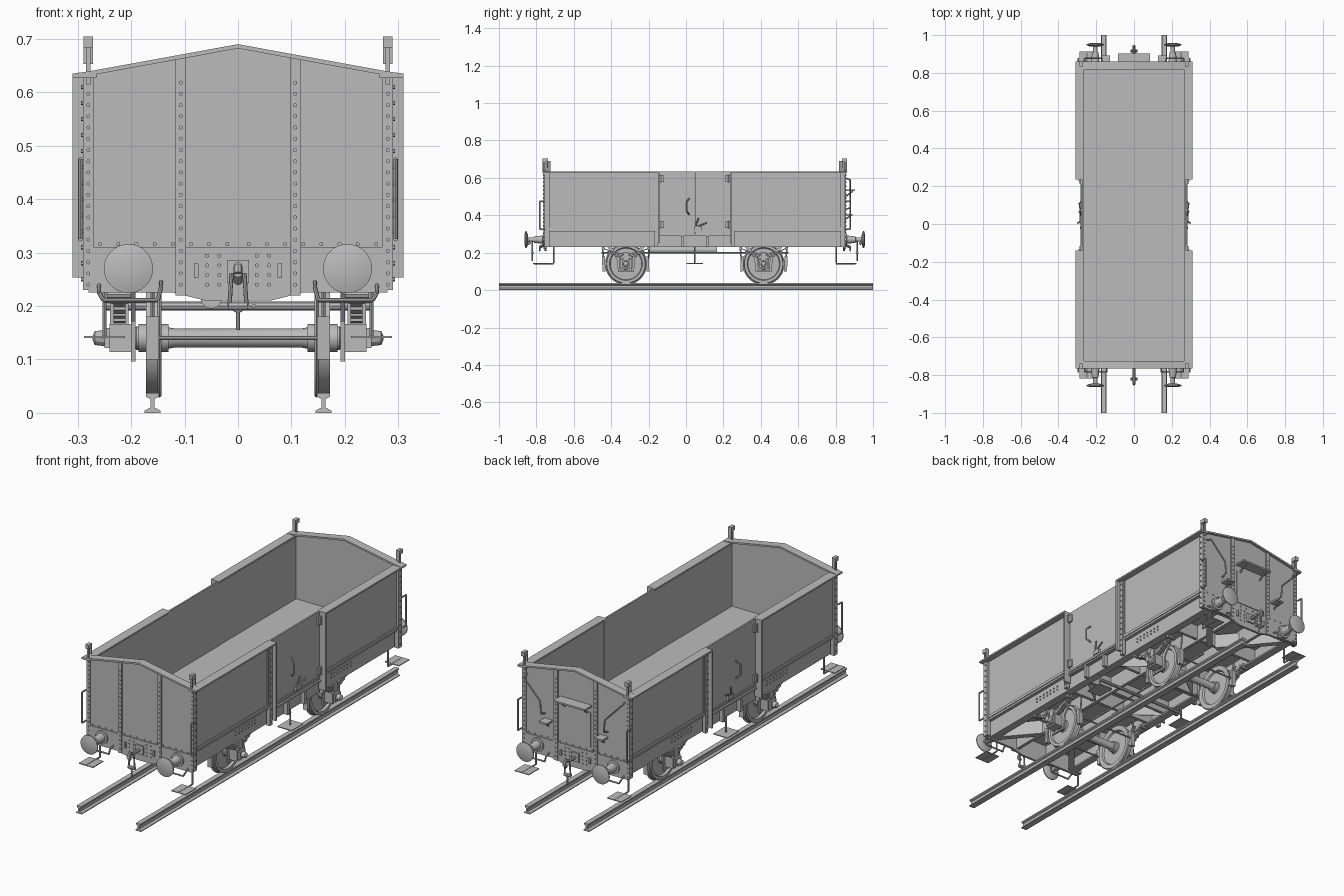
import bpy, bmesh, math
from mathutils import Vector, Matrix

default_cube = bpy.data.objects.get("Cube")
if default_cube:
    bpy.data.objects.remove(default_cube, do_unlink=True)

grey = bpy.data.materials.new("plain_grey")
grey.use_nodes = True
GREY = (.5, .5, .5, 1)
grey.diffuse_color = GREY
grey.node_tree.nodes["Principled BSDF"].inputs["Base Color"].default_value = GREY

MIDDLE = .047    # middle of the wagon along y
AXLE_Y = .368    # axle distance from the middle
AXLE_Z = .14
GAUGE = .16      # rail and wheel distance from the middle
SIDE = .28       # outer face of the side panels
FLANGE = .31     # widest point of rims and door posts
END = .8         # outer face of the end walls
DOOR = .2        # half length of the door opening
SILL, DECK, TOP, PEAK = .23, .32, .635, .69
THIN, ROD = .008, .004


class Part:
    """Collects simple solids, then becomes one object, mirrored on x and y."""
    def __init__(self):
        self.bm = bmesh.new()

    def prism(self, outline, axis, start, stop):
        def place(point, t):
            u, v = point
            return {"x": (t, u, v), "y": (u, t, v), "z": (u, v, t)}[axis]
        low = [self.bm.verts.new(place(point, start)) for point in outline]
        high = [self.bm.verts.new(place(point, stop)) for point in outline]
        self.bm.faces.new(low)
        self.bm.faces.new(reversed(high))
        for i in range(len(outline)):
            self.bm.faces.new((low[i - 1], low[i], high[i], high[i - 1]))
        return self

    def box(self, left, right, near, far, bottom, top):
        corners = [(left, bottom), (right, bottom), (right, top), (left, top)]
        return self.prism(corners, "y", near, far)

    def plate(self, x, y, z, width, length, height=THIN):
        return self.box(x - width / 2, x + width / 2, y - length / 2, y + length / 2,
                        z - height / 2, z + height / 2)

    def rod(self, path, radius=ROD, sides=8):
        for start, stop in zip(path, path[1:]):
            start, stop = Vector(start), Vector(stop)
            along = stop - start
            turn = along.to_track_quat("Z", "Y").to_matrix().to_4x4()
            bmesh.ops.create_cone(self.bm, cap_ends=True, segments=sides, radius1=radius,
                                  radius2=radius, depth=along.length,
                                  matrix=Matrix.Translation((start + stop) / 2) @ turn)
        return self

    def rivet(self, x, y, z, direction):
        head = Vector((x, y, z))
        return self.rod([head, head + Vector(direction) * ROD], ROD, sides=6)

    def lathe(self, profile, axis, centre, sides=32):
        # each profile point is (distance along the axis, radius)
        rings = []
        for along, radius in profile:
            ring = []
            for i in range(sides):
                angle = math.tau * i / sides
                u, v = radius * math.cos(angle), radius * math.sin(angle)
                offset = (along, u, v) if axis == "x" else (u, along, v)
                ring.append(self.bm.verts.new(Vector(centre) + Vector(offset)))
            rings.append(ring)
        for first, second in zip(rings, rings[1:]):
            for i in range(sides):
                self.bm.faces.new((first[i], first[i - 1], second[i - 1], second[i]))
        self.bm.faces.new(rings[0])
        self.bm.faces.new(reversed(rings[-1]))
        return self

    def done(self, name, mirror="xy", smooth=False, offset=MIDDLE):
        bmesh.ops.recalc_face_normals(self.bm, faces=self.bm.faces)
        mesh = bpy.data.meshes.new(name)
        self.bm.to_mesh(mesh)
        self.bm.free()
        mesh.materials.append(grey)
        part = bpy.data.objects.new(name, mesh)
        part.location.y = offset
        bpy.context.collection.objects.link(part)
        if mirror:
            modifier = part.modifiers.new("mirror", "MIRROR")
            modifier.use_axis = ("x" in mirror, "y" in mirror, False)
            modifier.use_mirror_merge = False
        if smooth:
            bpy.ops.object.select_all(action="DESELECT")
            part.select_set(True)
            bpy.context.view_layer.objects.active = part
            bpy.ops.object.shade_smooth_by_angle(angle=math.radians(35))


# Track: foot, web and head
half_rail = [(.015, 0), (.015, ROD), (ROD, .01), (ROD, .026), (.012, .03), (.012, .037)]
rail = [(GAUGE + x, z) for x, z in half_rail] + [(GAUGE - x, z) for x, z in reversed(half_rail)]
Part().prism(rail, "y", -1, 1).done("rail", mirror="x", offset=0)

# Open body
Part().box(-SIDE, SIDE, -END, END, DECK - .01, DECK).done("floor", mirror="")
Part().box(SIDE - .01, SIDE, DOOR, END - .01, DECK, TOP).done("side_panel")
Part().box(SIDE - .015, FLANGE, DOOR - .012, END + .013, TOP - THIN, TOP).done("side_rim")
Part().box(SIDE - .012, SIDE - ROD, ROD / 8, DOOR, DECK - .03, TOP).done("door")
door_post = Part().box(SIDE - THIN, FLANGE, DOOR - .012, DOOR - ROD, .253, TOP)
door_post.box(SIDE - THIN, SIDE + .01, DOOR - ROD, DOOR + .015, SILL, TOP).done("door_post")
panel_frame = Part().box(SIDE - .01, SIDE + ROD, DOOR, END - .02, DECK, DECK + .014)
panel_frame.box(SIDE, SIDE + ROD, DOOR + .015, DOOR + .022, DECK, TOP).done("panel_frame")

# End walls with a peaked top
wall = [(-SIDE, DECK), (SIDE, DECK), (SIDE, TOP), (0, PEAK - ROD), (-SIDE, TOP)]
Part().prism(wall, "y", END - .012, END).done("end_wall", mirror="y")
crest = [(0, PEAK), (SIDE, TOP + ROD), (FLANGE, TOP)]
crest += [(x, z - THIN) for x, z in reversed(crest)]
Part().prism(crest, "y", END - .028, END + .013).done("end_rim")
end_post = Part().box(.097, .117, END, END + THIN, SILL - .01, TOP + .03)
end_post.box(SIDE - .01, SIDE + .01, END - .022, END + ROD, SILL, TOP).done("end_post")
half_beam = [(0, .21), (.06, .21), (.12, .225), (SIDE, .225), (SIDE, DECK - .01), (0, DECK - .01)]
Part().prism(half_beam, "y", END - THIN, END + ROD).done("headstock")

# Rivets in rows
OUTWARD, SIDEWAYS = (0, 1, 0), (1, 0, 0)
rivets = Part()
for i in range(19):
    z = .24 + i * .021
    rivets.rivet(.107, END + THIN, z, OUTWARD)
    rivets.rivet(SIDE, END + ROD, z, OUTWARD)
for i in range(8):
    rivets.rivet(.02 + i * .034, END, DECK - ROD, OUTWARD)
for i in range(4):
    for x in (.035, .058):
        rivets.rivet(x, END + ROD, .24 + i * .018, OUTWARD)
for i in range(13):
    z = .25 + i * .03
    rivets.rivet(SIDE + .01, END - .01, z, SIDEWAYS)
    rivets.rivet(SIDE + .01, DOOR + ROD, z, SIDEWAYS)
for i in range(-3, 4):
    for z in (.268, .285):
        rivets.rivet(.264, AXLE_Y + i * .025, z, SIDEWAYS)
rivets.done("rivets")

# Underframe
solebar = Part().box(.256, .264, 0, END - .01, SILL, DECK)
solebar.box(.225, .264, 0, END - .01, SILL, SILL + THIN).done("solebar")
beams = Part().box(.082, .098, 0, END - .01, SILL, DECK - .01)
for y in (.1, .22, .52):
    beams.box(0, .256, y, y + .015, SILL + .01, DECK - .01)
lean = Vector((.012, -THIN))
for start, stop in (((.02, .53), (.23, .78)), ((.23, .11), (.09, .22))):
    start, stop = Vector(start), Vector(stop)
    beams.prism([start - lean, stop - lean, stop + lean, start + lean], "z", SILL, DECK - .02)
beams.done("underframe_beams")
brake_rods = Part().rod([(-.25, 0, .2), (.25, 0, .2)], THIN)
brake_rods.rod([(.03, -.5, .2), (.03, .5, .2)], ROD)
brake_rods.rod([(-.05, -.25, .215), (-.05, .12, .215)], .02, sides=16)
brake_rods.done("brake_rods", mirror="", smooth=True)
brakes = Part()
for way in (-1, 1):
    y = AXLE_Y + way * .117
    shoe = [(y - THIN, .1), (y + THIN, .1), (y + .012, .18), (y - ROD, .18)]
    brakes.prism(shoe, "x", GAUGE - .012, GAUGE + .012)
    brakes.rod([(GAUGE, y, AXLE_Z), (GAUGE, y + way * .015, DECK - .02)])
    brakes.rod([(0, y, AXLE_Z), (GAUGE, y, AXLE_Z)])
brakes.done("brake_gear")

# Wheels and axles
axle_centre = (0, AXLE_Y, AXLE_Z)
wheel = [(.13, .016), (.13, .026), (.15, .026), (.154, .03), (.154, .082), (.145, .086),
         (.143, .108), (.147, .112), (.151, .105), (.172, .103), (.172, .088),
         (.161, .084), (.161, .03), (.166, .026), (.186, .026), (.186, .016)]
Part().lathe(wheel, "x", axle_centre, sides=40).done("wheel", smooth=True)
axle = [(0, .018), (.12, .018), (.14, .022), (.19, .022), (.2, .012)]
Part().lathe(axle, "x", axle_centre, sides=20).done("axle", smooth=True)

# Axle guards, axleboxes and leaf springs
guard = Part().plate(.196, AXLE_Y, .1, THIN, .084)
for way in (-1, 1):
    leg = [(.03, .1), (.042, .1), (.05, .17), (.1, SILL), (.078, SILL), (.034, .18)]
    guard.prism([(AXLE_Y + way * y, z) for y, z in leg], "x", .192, .2)
guard.done("axle_guard")
axlebox = Part().plate(.218, AXLE_Y, AXLE_Z, .045, .06, .053)
axlebox.plate(.245, AXLE_Y, AXLE_Z, .01, .044, .038)
axlebox.plate(.222, AXLE_Y, .185, .035, .028, .04)
axlebox.lathe([(.25, .015), (.268, .013), (.272, ROD)], "x", axle_centre, sides=12)
axlebox.done("axlebox")
spring = Part()
for leaf in range(5):
    reach = .12 - leaf * .02
    steps = [reach * i / 5 for i in range(-5, 6)]
    lower = [(AXLE_Y + y, .192 - leaf * .006 + 2 * y * y) for y in steps]
    upper = [(y, z + .005) for y, z in reversed(lower)]
    spring.prism(lower + upper, "x", .211, .233)
for way in (-1, 1):
    y = AXLE_Y + way * .122
    spring.rod([(.2, y, .222), (.245, y, .222)], THIN)
    spring.plate(.222, y, SILL, .012, .012, .025)
spring.done("leaf_spring")

# Buffers, from base to domed head, measured from the end wall
buffer = [(ROD, .032), (.012, .032), (.013, .022), (.06, .017), (.061, .011),
          (.092, .011), (.093, .03), (.1, .046), (.105, .046), (.111, .025)]
Part().lathe(buffer, "y", (.205, END, .27)).done("buffer", smooth=True)

# Coupling hook, shackle and hanging links
LINK_Y = END + .068
coupling = Part().plate(0, END + THIN, .265, .042, THIN, .043)
coupling.rod([(0, END, .265), (0, END + .06, .265), (0, END + .085, .275),
              (0, END + .095, .26), (0, END + .08, .245)], THIN)
for way in (-1, 1):
    coupling.rod([(way * .012, LINK_Y, .262), (way * .016, LINK_Y, .2), (0, LINK_Y, .19)])
    coupling.plate(way * .078, END + THIN, .266, THIN, THIN, .028)
coupling.rod([(-.018, LINK_Y, .2), (.018, LINK_Y, .2)], THIN)
coupling.rod([(0, LINK_Y, .2), (0, LINK_Y, .155)])
coupling.done("coupling", mirror="y")

# Grab rails, lamp brackets and steps
BAR_Y = END + .03
grab = Part().rod([(.144, END, .246), (.144, BAR_Y, .235), (.15, BAR_Y, .211),
                   (.252, BAR_Y, .211), (.26, BAR_Y, .225), (.26, END, .24)])
bar_x = SIDE + .015
grab.rod([(bar_x, END, .475), (bar_x, BAR_Y, .475), (bar_x, BAR_Y, .325), (bar_x, END, .325)])
grab.done("grab_rails")
lamp = Part().plate(SIDE, END + ROD, .655, THIN, THIN, .08)
lamp.plate(SIDE, END, PEAK + ROD, .018, .028, .02)
lamp.plate(SIDE, END - .012, PEAK - .02, .018, ROD, .035).done("lamp_bracket")
STEP_X, STEP_Z = .25, .142
corner_step = Part().plate(STEP_X, END + .025, STEP_Z, .077, .08, ROD)
corner_step.rod([(STEP_X, END - .045, SILL), (STEP_X, END - .045, STEP_Z),
                 (STEP_X, END + .06, STEP_Z)]).done("corner_step")
middle_step = Part().plate(STEP_X, 0, STEP_Z, .077, .09, ROD)
middle_step.rod([(STEP_X, 0, SILL), (STEP_X, 0, STEP_Z)]).done("middle_step", mirror="x")

# Door hinges, handle and latch
hinges = Part().plate(SIDE, DOOR / 2, DECK - .023, THIN, DOOR)
for z in (.35, .595):
    hinges.plate(SIDE + ROD, DOOR - .018, z, THIN, .035, .036)
    hinges.rod([(SIDE + .01, DOOR - .018, z - .02), (SIDE + .01, DOOR - .018, z + .02)])
hinges.plate(SIDE - ROD, .067, SILL + .03, .02, .015, .06).done("door_hinges")
handle_x = SIDE + .018
latch = Part().rod([(SIDE, -.03, .49), (handle_x, -.042, .475),
                    (handle_x, -.042, .42), (SIDE, -.03, .405)])
latch.rod([(SIDE, 0, .33), (SIDE + .01, .02, .385)])
latch.rod([(SIDE, 0, .335), (SIDE + .01, .065, .36)])
latch.plate(SIDE, .015, .33, .012, .04, .02).done("door_latch", mirror="x")

# Back end platform, steps and slanted rails
platform = Part().plate(0, END + .028, .533, .17, .055)
platform.plate(0, END, .415, .16, THIN, .17)
for way in (-1, 1):
    platform.rod([(way * .06, END, .495), (way * .06, END + .045, .53)])
    platform.plate(way * .15, END + .022, .403, .044, .045)
    platform.rod([(way * .15, END, .375), (way * .15, END + .035, .4)])
    slanted = [(.265, END, .6), (.262, BAR_Y, .59), (.175, BAR_Y, .5), (.17, BAR_Y, .44), (.17, END, .43)]
    platform.rod([(way * x, y, z) for x, y, z in slanted])
platform.done("back_platform", mirror="")
